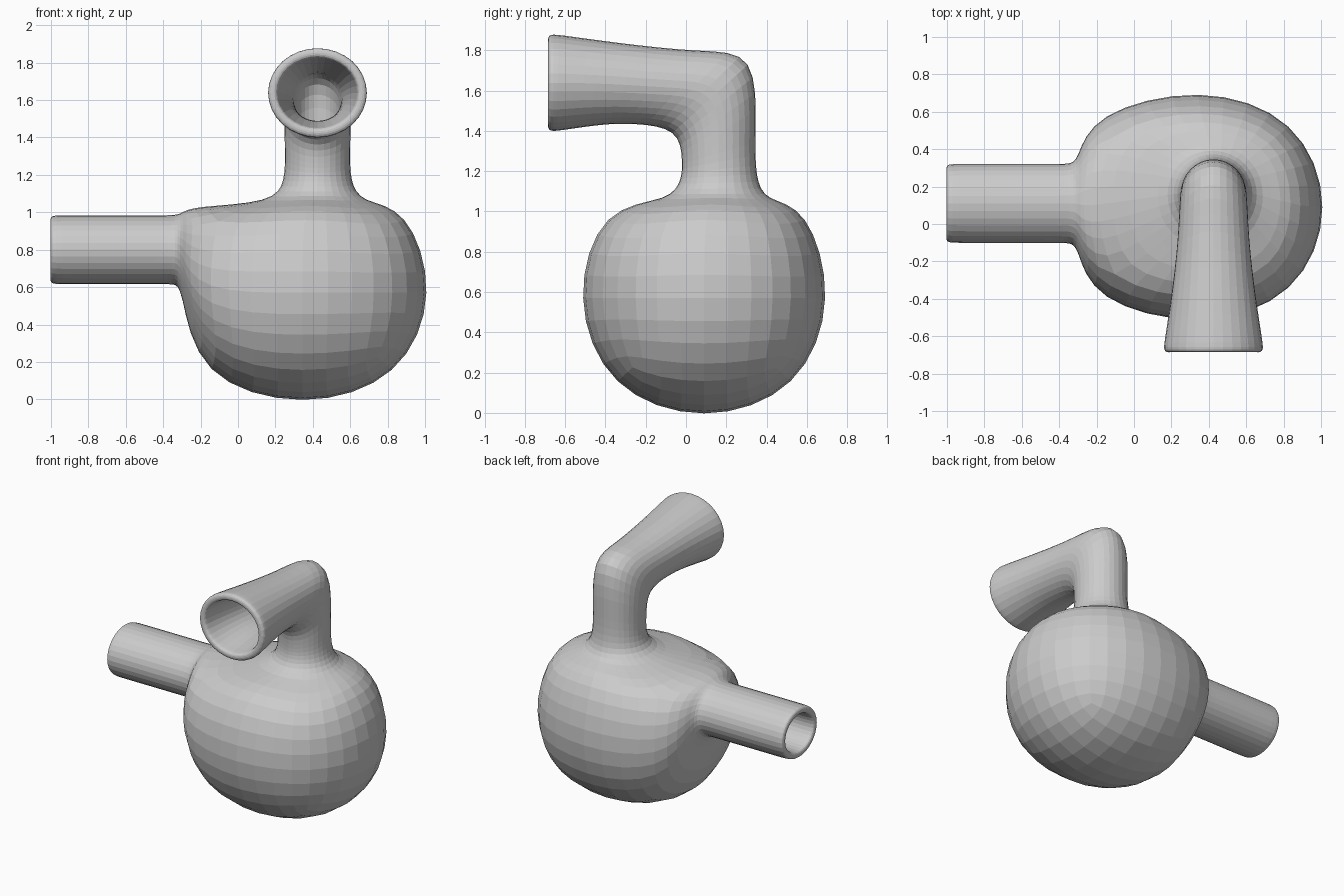
import bpy
import bmesh
from mathutils import Vector

if "Cube" in bpy.data.objects:
    bpy.data.objects.remove(bpy.data.objects["Cube"], do_unlink=True)

# One plain grey for the whole vessel
grey = bpy.data.materials.new("plain_grey")
grey.use_nodes = True
colour = (0.6, 0.6, 0.6, 1)
grey.diffuse_color = colour
grey.node_tree.nodes["Principled BSDF"].inputs["Base Color"].default_value = colour

CAGE = 1.1    # tube cage is wider than the smooth tube it controls
LOOP = [(1, 0), (1, 1), (0, 1), (-1, 1), (-1, 0), (-1, -1), (0, -1), (1, -1)]
bm = bmesh.new()

# Round body: a cube of two by two faces per side pushed out to an ellipsoid,
# with broader shoulders and a flatter side where the pipe leaves
centre = Vector((0.355, 0.09, 0.57))
radii = Vector((0.645, 0.59, 0.57)) * 1.22
steps = (-1, 0, 1)
body = {}
for key in [(x, y, z) for x in steps for y in steps for z in steps if x or y or z]:
    offset = Vector(key).normalized() * radii
    if key[2] == 1:
        offset.x *= 1.05
        offset.y *= 1.06
    if key[0] == -1:
        offset.x -= 0.06
        offset.y *= 1.04
    body[key] = bm.verts.new(centre + offset)


def body_side(axis, side):
    for i in (-1, 0):
        for j in (-1, 0):
            quad = []
            for a, b in ((i, j), (i + 1, j), (i + 1, j + 1), (i, j + 1)):
                key = [a, b]
                key.insert(axis, side)
                quad.append(body[tuple(key)])
            bm.faces.new(quad)


# The top and the right side stay open for the two tubes
for axis, side in ((0, 1), (1, -1), (1, 1), (2, -1)):
    body_side(axis, side)


def tube(start, rings):
    """Bridge eight-sided rings, each a centre and two half axes."""
    previous = start
    for mid, u, v in rings:
        ring = []
        for a, b in LOOP:
            d = Vector((a, b)).normalized() * CAGE
            ring.append(bm.verts.new(mid + u * d.x + v * d.y))
        for k in range(8):
            n = (k + 1) % 8
            bm.faces.new((previous[k], previous[n], ring[n], ring[k]))
        previous = ring


# Straight side pipe: x position, half width, half height
pipe = [(-0.30, 0.23, 0.195), (-0.345, 0.212, 0.185), (-0.44, 0.212, 0.185),
        (-0.96, 0.212, 0.185), (-1.005, 0.212, 0.185)]
tube([body[(-1, b, a)] for a, b in LOOP],
     [(Vector((x, 0.11, 0.80)), Vector((0, 0, h)), Vector((0, w, 0)))
      for x, w, h in pipe])

# Neck and bent spout: outer (y, z), inner (y, z), half width
spout = [((0.395, 1.05), (-0.075, 1.05), 0.235),
         ((0.345, 1.17), (-0.02, 1.17), 0.175),
         ((0.345, 1.38), (-0.02, 1.25), 0.175),
         ((0.355, 1.80), (-0.035, 1.41), 0.18),
         ((0.08, 1.79), (-0.26, 1.437), 0.19),
         ((-0.35, 1.838), (-0.42, 1.432), 0.225),
         ((-0.64, 1.88), (-0.64, 1.397), 0.266),
         ((-0.685, 1.882), (-0.685, 1.395), 0.27)]
rings = []
for outer, inner, width in spout:
    p, q = Vector((0.425, *outer)), Vector((0.425, *inner))
    rings.append(((p + q) / 2, (p - q) / 2, Vector((width, 0, 0))))
tube([body[(b, a, 1)] for a, b in LOOP], rings)

bmesh.ops.recalc_face_normals(bm, faces=bm.faces)
mesh = bpy.data.meshes.new("spouted_vessel")
bm.to_mesh(mesh)
bm.free()
mesh.materials.append(grey)
vessel = bpy.data.objects.new("spouted_vessel", mesh)
bpy.context.collection.objects.link(vessel)

# Hollow wall, then rounding with flat facets
wall = vessel.modifiers.new("wall", 'SOLIDIFY')
wall.thickness = 0.055
wall.offset = -1
wall.use_even_offset = True
rounding = vessel.modifiers.new("rounding", 'SUBSURF')
rounding.levels = rounding.render_levels = 2
